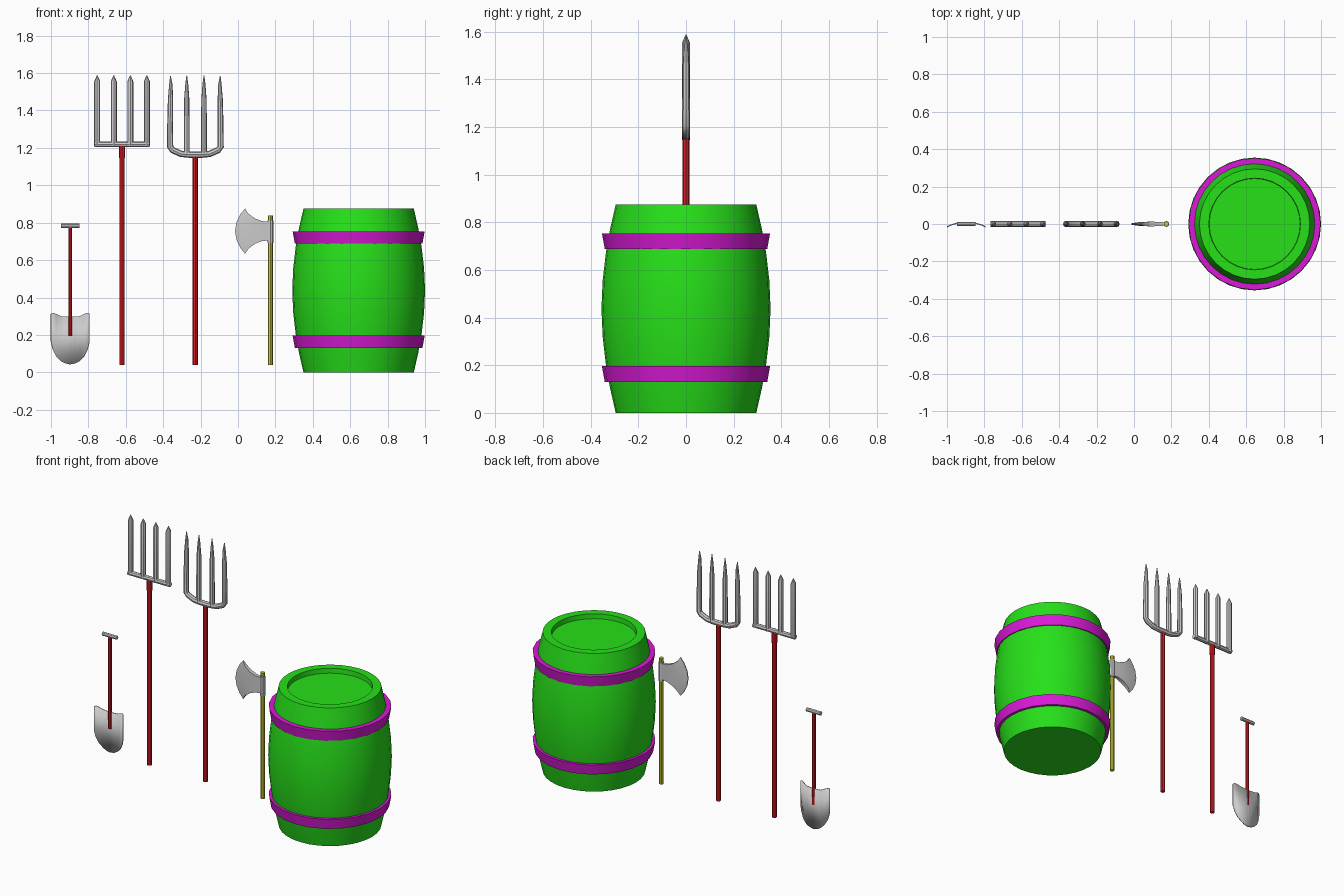
import bpy, bmesh, math
from mathutils import Vector

if "Cube" in bpy.data.objects:
    bpy.data.objects.remove(bpy.data.objects["Cube"])


def material(name, rgb):
    m = bpy.data.materials.new(name)
    m.diffuse_color = (*rgb, 1)
    m.use_nodes = True
    m.node_tree.nodes["Principled BSDF"].inputs["Base Color"].default_value = m.diffuse_color
    return m


GREEN = material("green", (0.02, 0.75, 0.01))
MAGENTA = material("magenta", (0.70, 0.01, 0.68))
RED = material("red", (0.72, 0.01, 0.015))
YELLOW = material("yellow", (0.62, 0.62, 0.04))


def finish(bm, name, mat=None, smooth=True):
    bmesh.ops.recalc_face_normals(bm, faces=bm.faces)
    me = bpy.data.meshes.new(name)
    bm.to_mesh(me)
    bm.free()
    ob = bpy.data.objects.new(name, me)
    bpy.context.collection.objects.link(ob)
    if mat:
        me.materials.append(mat)
    if smooth:
        bpy.ops.object.select_all(action='DESELECT')
        ob.select_set(True)
        bpy.context.view_layer.objects.active = ob
        bpy.ops.object.shade_smooth_by_angle(angle=math.radians(35))
    return ob


def lathe(name, x, profile, sides, mat, closed=False):
    """Revolve (radius, z) points about the vertical axis at x."""
    bm = bmesh.new()
    rings = [[bm.verts.new((x + r * math.cos(2 * math.pi * i / sides),
                            r * math.sin(2 * math.pi * i / sides), z))
              for i in range(sides)] for r, z in profile]
    pairs = list(zip(rings, rings[1:] + rings[:1] if closed else rings[1:]))
    for a, b in pairs:
        for i in range(sides):
            j = (i + 1) % sides
            bm.faces.new((a[i], a[j], b[j], b[i]))
    if not closed:
        bm.faces.new(rings[0])
        bm.faces.new(rings[-1])
    return finish(bm, name, mat)


def tube(name, path, mat=None, sides=8):
    """Sweep a round section along (x, z, radius) points in the y = 0 plane."""
    bm = bmesh.new()
    p = [Vector((x, 0, z)) for x, z, _ in path]
    rings = []
    for k, (_, _, r) in enumerate(path):
        t = (p[min(k + 1, len(p) - 1)] - p[max(k - 1, 0)]).normalized()
        n = Vector((t.z, 0, -t.x))
        rings.append([bm.verts.new(p[k] + r * (n * math.cos(a) + Vector((0, math.sin(a), 0))))
                      for a in (2 * math.pi * i / sides for i in range(sides))])
    for a, b in zip(rings, rings[1:]):
        for i in range(sides):
            j = (i + 1) % sides
            bm.faces.new((a[i], a[j], b[j], b[i]))
    bm.faces.new(rings[0])
    bm.faces.new(rings[-1])
    return finish(bm, name, mat)


# Barrel: bulging body with a recessed lid, and two flared hoops
BX = 0.645
body = [(0.295, 0), (0.318, 0.10), (0.336, 0.20), (0.350, 0.32), (0.355, 0.4375),
        (0.350, 0.555), (0.336, 0.675), (0.318, 0.775), (0.295, 0.875),
        (0.245, 0.875), (0.243, 0.845)]
lathe("barrel_body", BX, body, 32, GREEN)
for name, z in (("lower_hoop", 0.13), ("upper_hoop", 0.688)):
    lathe(name, BX, [(0.341, z), (0.353, z + 0.066), (0.31, z + 0.066), (0.31, z)],
          24, MAGENTA, closed=True)

# Square fork: straight crossbar with four pointed tines
FX = -0.62
tube("square_fork_handle", [(FX, 0.04, 0.014), (FX, 1.21, 0.014)], RED)
tube("square_fork_socket", [(FX, 1.145, 0.017), (FX, 1.21, 0.017)], RED)
tube("square_fork_crossbar", [(-0.767, 1.219, 0.015), (-0.473, 1.219, 0.015)])
for i in range(4):
    x = FX + (i - 1.5) * 0.0885
    tube(f"square_fork_tine_{i}", [(x, 1.21, 0.016), (x, 1.555, 0.016), (x, 1.588, 0.002)])

# Round fork: bowed base with four long tapering tines
RX = -0.228
tube("round_fork_handle", [(RX, 0.04, 0.014), (RX, 1.165, 0.014)], RED)
half = [(0.133, 1.585, 0.002), (0.131, 1.54, 0.009), (0.133, 1.46, 0.014), (0.135, 1.30, 0.016), (0.135, 1.205, 0.017),
        (0.122, 1.188, 0.017), (0.076, 1.168, 0.017), (0.035, 1.164, 0.017)]
tube("round_fork_outer_tines", [(RX - u, z, r) for u, z, r in half]
     + [(RX + u, z, r) for u, z, r in reversed(half)])
for i, s in enumerate((-1, 1)):
    x = RX + s * 0.046
    tube(f"round_fork_inner_tine_{i}", [(x, 1.165, 0.016), (x, 1.30, 0.016), (x, 1.46, 0.014),
                                        (x, 1.54, 0.008), (x, 1.588, 0.002)])

# Axe: handle, socket and a flaring blade that thins to its edge
AX = 0.173
tube("axe_handle", [(AX, 0.04, 0.0135), (AX, 0.838, 0.0135)], YELLOW)
tube("axe_socket", [(AX, 0.692, 0.016), (AX, 0.812, 0.016)])
# each column: list of x at heights -1..1, half height, half thickness
bm = bmesh.new()
ZC, rows = 0.755, (-1, -0.75, -0.4, 0, 0.4, 0.75, 1)
edge_x = (0.038, 0.013, -0.008, -0.016, -0.008, 0.013, 0.038)
columns = [(edge_x, 0.121, 0.003), ([x * 0.5 + 0.035 for x in edge_x], 0.095, 0.010),
           ([0.092] * 7, 0.067, 0.013), ([0.13] * 7, 0.053, 0.011), ([0.165] * 7, 0.050, 0.009)]
sheets = []
for side in (-1, 1):
    grid = [[bm.verts.new((x, side * t, ZC + h * v)) for x, v in zip(xs, rows)]
            for xs, h, t in columns]
    for a, b in zip(grid, grid[1:]):
        for i in range(6):
            bm.faces.new((a[i], a[i + 1], b[i + 1], b[i]))
    sheets.append(grid[0] + [c[-1] for c in grid[1:]] + grid[-1][-2::-1]
                  + [c[0] for c in grid[-2:0:-1]])
f, b = sheets
for i in range(len(f)):
    j = (i + 1) % len(f)
    bm.faces.new((f[i], f[j], b[j], b[i]))
finish(bm, "axe_blade")

# Spade: handle, grip and a blade with swept wings
SX = -0.897
tube("spade_handle", [(SX, 0.195, 0.0105), (SX, 0.775, 0.0105)], RED)
tube("spade_grip", [(SX - 0.05, 0.783, 0.012), (SX + 0.05, 0.783, 0.012)])
# half outline: offset, y, bottom z, top z
cols = [(0, 0.004, 0.042, 0.298), (0.028, 0.004, 0.048, 0.298), (0.05, 0.004, 0.060, 0.300),
        (0.075, -0.003, 0.086, 0.312), (0.093, -0.010, 0.122, 0.318), (0.103, -0.015, 0.165, 0.312)]
full = [(-u, *c) for u, *c in reversed(cols[1:])] + cols
bm = bmesh.new()
strips = [[bm.verts.new((SX + u, y, z)) for z in (lo, hi)] for u, y, lo, hi in full]
for a, b in zip(strips, strips[1:]):
    bm.faces.new((a[0], b[0], b[1], a[1]))
blade = finish(bm, "spade_blade")
solid = blade.modifiers.new("thickness", 'SOLIDIFY')
solid.thickness = 0.006
solid.offset = 0
